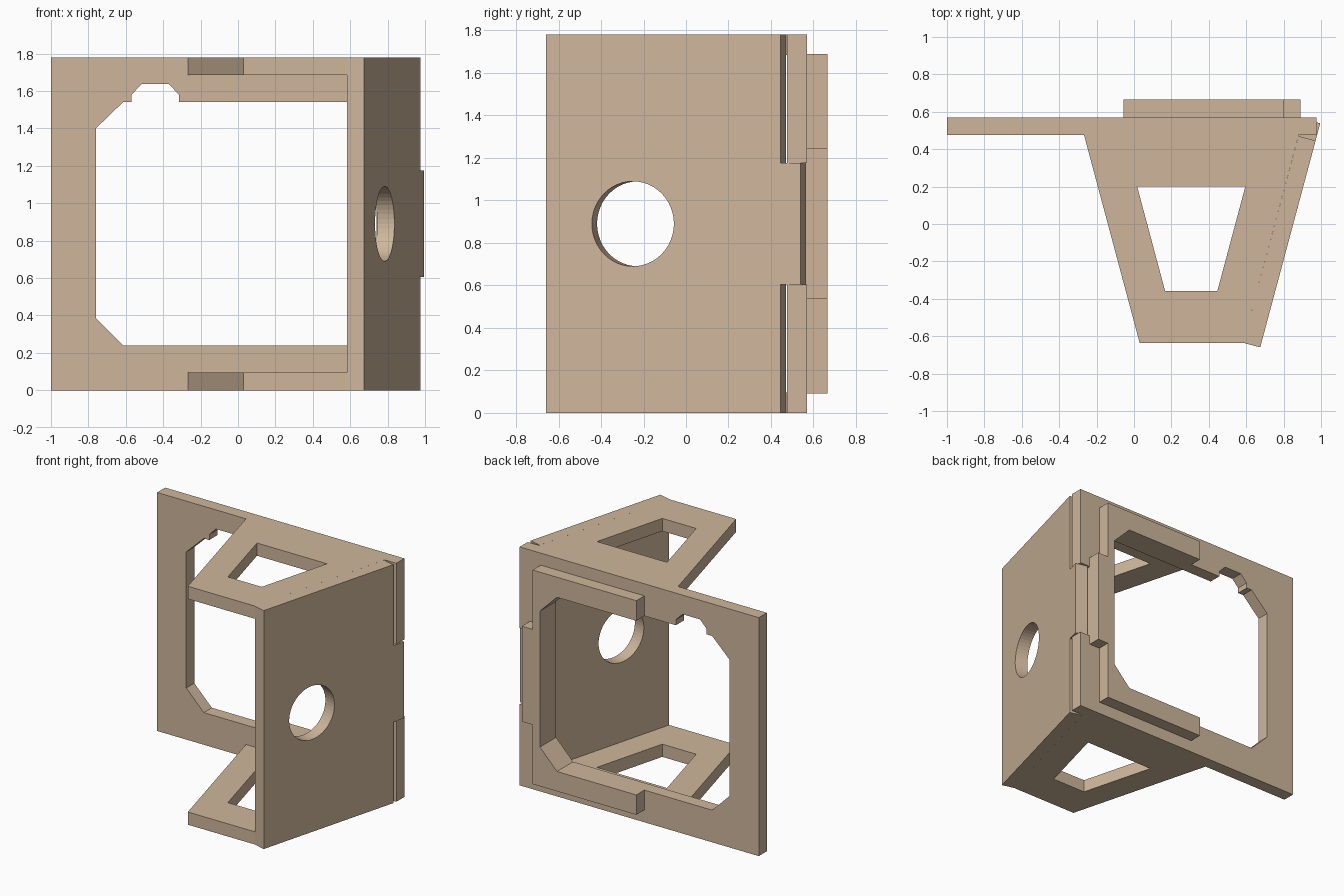
import bpy, bmesh
from math import sin, cos, pi, radians
from mathutils import Matrix, Vector

if "Cube" in bpy.data.objects:
    bpy.data.objects.remove(bpy.data.objects["Cube"])

T = 0.095            # sheet thickness
H = 1.78             # overall height
A = radians(15)      # slant of the side panel

wood = bpy.data.materials.new("plywood")
wood.diffuse_color = (0.62, 0.47, 0.33, 1)
wood.use_nodes = True
wood.node_tree.nodes["Principled BSDF"].inputs["Base Color"].default_value = wood.diffuse_color


def sheet(name, loops, origin, u, v):
    """Cut a flat sheet (outline plus holes) and stand it in the u-v plane."""
    cu = bpy.data.curves.new(name, 'CURVE')
    cu.dimensions = '2D'
    cu.fill_mode = 'BOTH'
    cu.extrude = T / 2
    for pts in loops:
        s = cu.splines.new('POLY')
        s.points.add(len(pts) - 1)
        for p, (a, b) in zip(s.points, pts):
            p.co = (a, b, 0, 1)
        s.use_cyclic_u = True
    tmp = bpy.data.objects.new(name + "_outline", cu)
    bpy.context.collection.objects.link(tmp)
    me = bpy.data.meshes.new_from_object(
        tmp.evaluated_get(bpy.context.evaluated_depsgraph_get()))
    bpy.data.objects.remove(tmp)

    u, v = Vector(u), Vector(v)
    w = u.cross(v)
    place = Matrix((u, v, w)).transposed().to_4x4()
    place.translation = Vector(origin) + w * T / 2
    bm = bmesh.new()
    bm.from_mesh(me)
    bmesh.ops.remove_doubles(bm, verts=bm.verts, dist=1e-5)
    bmesh.ops.transform(bm, matrix=place, verts=bm.verts)
    bmesh.ops.recalc_face_normals(bm, faces=bm.faces)
    bm.to_mesh(me)
    bm.free()
    me.name = name
    for p in me.polygons:
        p.use_smooth = False
    me.materials.clear()
    me.materials.append(wood)
    ob = bpy.data.objects.new(name, me)
    bpy.context.collection.objects.link(ob)
    return ob


X, Y, Z = (1, 0, 0), (0, 1, 0), (0, 0, 1)

# Back plate: chamfered window with a cable notch, slot for the panel tab
plate = [(-1, 0), (0.975, 0), (0.975, 0.605), (0.885, 0.605),
         (0.885, 1.175), (0.975, 1.175), (0.975, H), (-1, H)]
window = [(-0.76, 0.385), (-0.615, 0.24), (0.6, 0.24), (0.74, 0.385),
          (0.74, 1.4), (0.6, 1.54), (-0.315, 1.54), (-0.315, 1.58),
          (-0.37, 1.637), (-0.515, 1.637), (-0.57, 1.58), (-0.57, 1.54),
          (-0.615, 1.54), (-0.76, 1.4)]
sheet("back_plate", [plate, window], (0, 0.57, 0), X, Z)

# C-shaped stiffener frame behind the plate
frame = [(-0.055, 0.092), (0.80, 0.092), (0.80, 0.535), (0.89, 0.535),
         (0.89, 1.247), (0.80, 1.247), (0.80, 1.69), (-0.055, 1.69),
         (-0.055, 1.54), (0.6, 1.54), (0.74, 1.4), (0.74, 0.385),
         (0.6, 0.24), (-0.055, 0.24)]
sheet("rear_frame", [frame], (0, 0.665, 0), X, Z)

# Slanted side panel with a round hole and a rear tab
panel = [(0, 0), (1.144, 0), (1.144, 0.605), (1.24, 0.605),
         (1.24, 1.175), (1.144, 1.175), (1.144, H), (0, H)]
hole = [(0.424 + 0.2 * cos(2 * pi * i / 48), 0.89 + 0.2 * sin(2 * pi * i / 48))
        for i in range(48)]
sheet("side_panel", [panel, hole], (0.583, -0.635, 0), (sin(A), cos(A), 0), Z)

# Top and bottom trapezoid brackets
bracket = [(-0.267, 0.475), (0.03, -0.635), (0.583, -0.635), (0.88, 0.475)]
cutout = [(0.017, 0.2), (0.166, -0.357), (0.446, -0.357), (0.595, 0.2)]
for name, z in (("bottom_bracket", 0), ("top_bracket", H - T)):
    sheet(name, [bracket, cutout], (0, 0, z), X, Y)
